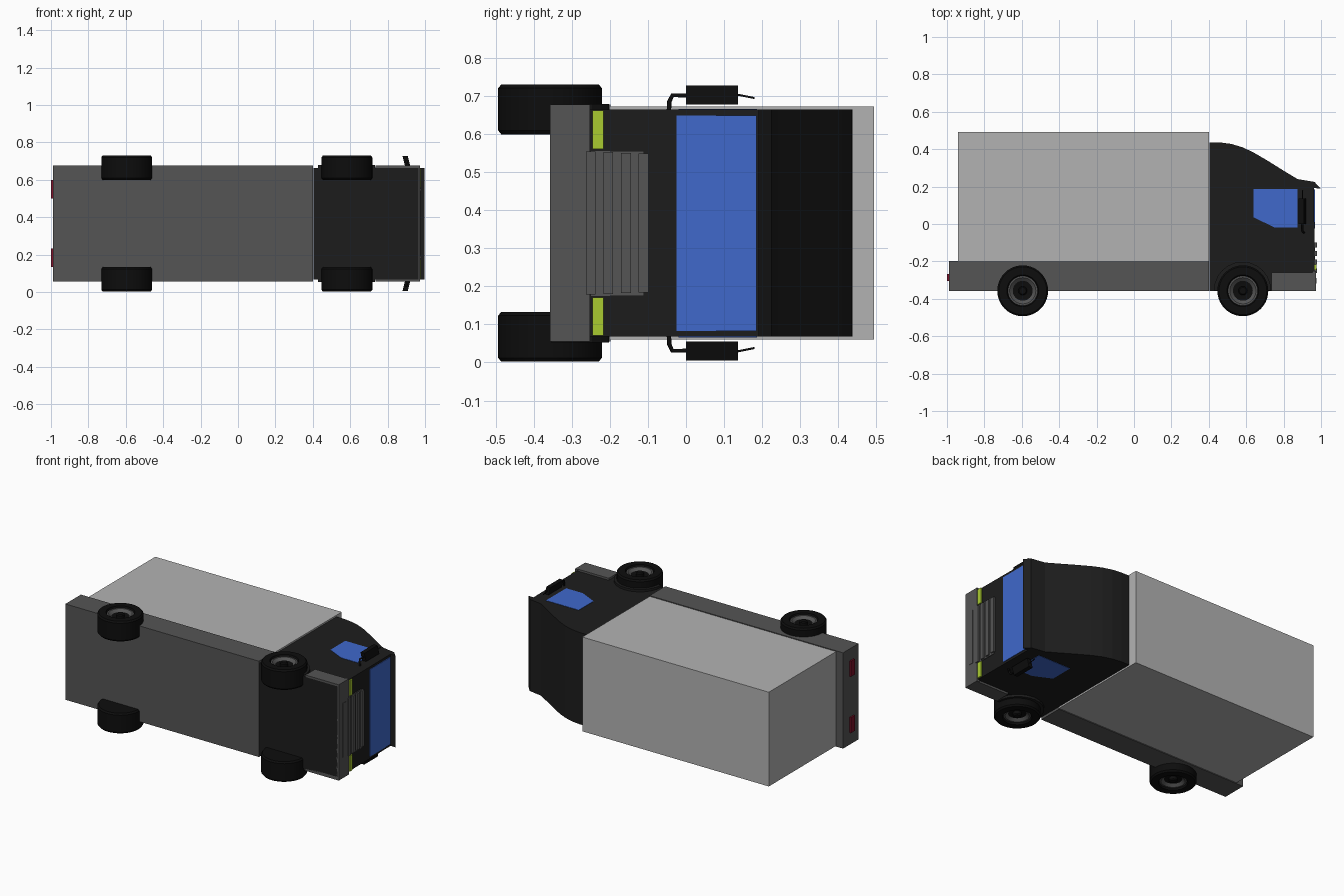
import bpy, bmesh, math
from mathutils import Vector

if "Cube" in bpy.data.objects:
    bpy.data.objects.remove(bpy.data.objects["Cube"])

ZC = 0.366  # mid plane of the truck, which lies on its side


def material(name, r, g, b):
    m = bpy.data.materials.new(name)
    m.diffuse_color = (r, g, b, 1)
    m.use_nodes = True
    m.node_tree.nodes["Principled BSDF"].inputs["Base Color"].default_value = m.diffuse_color
    return m


BLACK = material("black", 0.012, 0.012, 0.012)
TIRE = material("tire_black", 0.004, 0.004, 0.004)
DARK = material("dark_grey", 0.09, 0.09, 0.09)
LIGHT = material("light_grey", 0.45, 0.45, 0.45)
BLUE = material("glass_blue", 0.05, 0.14, 0.6)
LIME = material("lamp_lime", 0.4, 0.6, 0.03)
RED = material("lamp_red", 0.2, 0.005, 0.02)


def finish(name, bm, mat):
    bmesh.ops.recalc_face_normals(bm, faces=bm.faces[:])
    me = bpy.data.meshes.new(name)
    bm.to_mesh(me)
    bm.free()
    me.materials.append(mat)
    ob = bpy.data.objects.new(name, me)
    bpy.context.collection.objects.link(ob)
    return ob


def prism(name, pts, z0, z1, mat):
    """Extrude an (x, y) outline along z."""
    bm = bmesh.new()
    f = bm.faces.new([bm.verts.new((x, y, z0)) for x, y in pts])
    ext = bmesh.ops.extrude_face_region(bm, geom=[f])["geom"]
    bmesh.ops.translate(bm, vec=(0, 0, z1 - z0),
                        verts=[v for v in ext if isinstance(v, bmesh.types.BMVert)])
    return finish(name, bm, mat)


def box(name, x0, x1, y0, y1, z0, z1, mat):
    return prism(name, [(x0, y0), (x1, y0), (x1, y1), (x0, y1)], z0, z1, mat)


def sided(s, a, b):
    """Offsets a..b from the mid plane, on side s, in rising order."""
    return sorted((ZC + s * a, ZC + s * b))


def revolve(name, profile, cx, cy, s, mat, steps=40):
    """Spin a (radius, offset from mid plane) profile about a z axis."""
    bm = bmesh.new()
    vs = [bm.verts.new((cx + r, cy, ZC + s * h)) for r, h in profile]
    es = [bm.edges.new(p) for p in zip(vs, vs[1:])]
    bmesh.ops.spin(bm, geom=vs + es, cent=(cx, cy, 0), axis=(0, 0, 1),
                   angle=2 * math.pi, steps=steps)
    bmesh.ops.remove_doubles(bm, verts=bm.verts[:], dist=1e-5)
    ob = finish(name, bm, mat)
    bpy.context.view_layer.objects.active = ob
    ob.select_set(True)
    bpy.ops.object.shade_smooth_by_angle(angle=math.radians(35))
    ob.select_set(False)
    return ob


def rod(name, pts, radius, mat):
    cu = bpy.data.curves.new(name, "CURVE")
    cu.dimensions = "3D"
    cu.bevel_depth = radius
    cu.bevel_resolution = 1
    cu.use_fill_caps = True
    sp = cu.splines.new("POLY")
    sp.points.add(len(pts) - 1)
    for p, c in zip(sp.points, pts):
        p.co = (*c, 1)
    cu.materials.append(mat)
    bpy.context.collection.objects.link(bpy.data.objects.new(name, cu))


# Cargo body and chassis
box("cargo_box", -0.94, 0.40, -0.20, 0.493, 0.06, 0.672, LIGHT)
box("chassis", -0.99, 0.40, -0.357, -0.198, 0.055, 0.677, DARK)

# Cab with curved roof fairing and sun visor lip
prism("cab", [(0.403, -0.357), (0.403, 0.437), (0.46, 0.436), (0.52, 0.428),
              (0.58, 0.41), (0.64, 0.382), (0.72, 0.335), (0.80, 0.285),
              (0.875, 0.24), (0.965, 0.225), (0.997, 0.19), (0.962, 0.192),
              (0.964, -0.02), (0.966, -0.357)], 0.068, 0.664, BLACK)

# Bumper and its lower plate
box("bumper_front", 0.955, 0.974, -0.357, -0.252, 0.055, 0.677, DARK)
box("bumper_plate", 0.97, 0.977, -0.317, -0.288, 0.19, 0.542, DARK)

# Windscreen
box("windscreen", 0.95, 0.967, -0.025, 0.185, 0.082, 0.648, BLUE)

# Grille panel and bars
box("grille_panel", 0.955, 0.969, -0.25, -0.11, 0.175, 0.555, DARK)
for i in range(4):
    y = -0.25 + i * 0.046
    box("grille_bar", 0.96, 0.978, y - 0.013, y + 0.013,
        0.178 + 0.002 * i, 0.554 - 0.002 * i, DARK)

for s in (-1, 1):
    # Bumper ends wrapping to the front wheel
    box("bumper_side", 0.735, 0.974, -0.357, -0.258, *sided(s, 0.29, 0.311), DARK)
    # Side window
    prism("side_window", [(0.64, 0.187), (0.875, 0.187), (0.875, -0.02),
                          (0.755, -0.02), (0.64, 0.035)],
          *sided(s, 0.28, 0.300), BLUE)
    # Lamps
    box("headlight", 0.955, 0.975, -0.245, -0.216, *sided(s, 0.195, 0.295), LIME)
    box("tail_light", -1.0, -0.985, -0.305, -0.266, *sided(s, 0.133, 0.233), RED)
    # Wheel arch lip over the front wheel
    arc = [math.radians(a) for a in range(0, 181, 15)]
    rim = [(0.58 + r * math.cos(a), -0.355 + r * math.sin(a))
           for r, seq in ((0.153, arc), (0.13, arc[::-1])) for a in seq]
    prism("wheel_arch", rim, *sided(s, 0.28, 0.313), BLACK)
    # Mirror with bent arm and thin tip
    m = box("mirror", 0.886, 0.914, 0.0, 0.136, *sided(s, 0.311, 0.361), TIRE)
    for v in m.data.vertices:
        v.co.x -= 0.25 * (abs(v.co.z - ZC) - 0.336)
    rod("mirror_arm", [(0.91, -0.045, ZC + s * 0.29), (0.905, -0.044, ZC + s * 0.318),
                       (0.90, -0.036, ZC + s * 0.335), (0.90, 0.01, ZC + s * 0.335)],
        0.006, TIRE)
    rod("mirror_tip", [(0.90, 0.13, ZC + s * 0.338), (0.90, 0.18, ZC + s * 0.328)],
        0.003, TIRE)
    # Wheels: tire, recessed rim ring and hub
    for cx in (-0.595, 0.582):
        cy = -0.357
        revolve("tire", [(0, 0.233), (0.128, 0.233), (0.136, 0.243), (0.136, 0.354),
                         (0.128, 0.364), (0.085, 0.364), (0.076, 0.345), (0.0, 0.325)],
                cx, cy, s, TIRE)
        revolve("rim", [(0.079, 0.33), (0.079, 0.354), (0.07, 0.354), (0.052, 0.338),
                        (0.05, 0.325)], cx, cy, s, DARK)
        revolve("hub", [(0.024, 0.32), (0.024, 0.35), (0.018, 0.356), (0, 0.356)],
                cx, cy, s, TIRE, 16)
